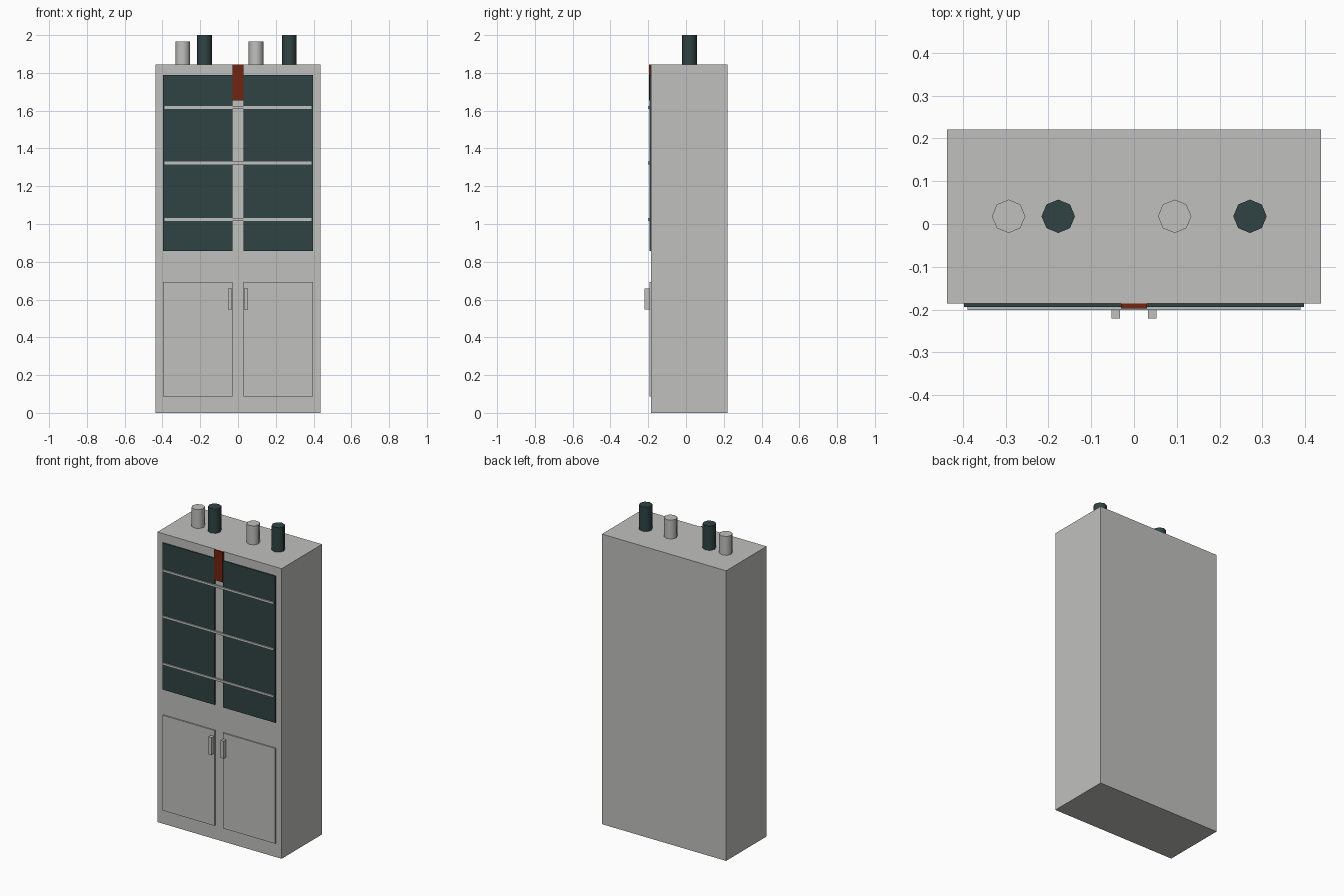
import bpy
import math

if "Cube" in bpy.data.objects:
    bpy.data.objects.remove(bpy.data.objects["Cube"])


def material(name, rgb):
    m = bpy.data.materials.new(name)
    m.diffuse_color = (*rgb, 1.0)
    m.use_nodes = True
    m.node_tree.nodes["Principled BSDF"].inputs["Base Color"].default_value = m.diffuse_color
    return m


grey = material("pale_grey", (0.53, 0.53, 0.52))
dark = material("dark_teal", (0.03, 0.057, 0.057))
red = material("rust_red", (0.17, 0.018, 0.005))


def box(name, x, y, z, mat):
    """Box from (min, max) ranges on each axis."""
    bpy.ops.mesh.primitive_cube_add(size=1, location=[(a + b) / 2 for a, b in (x, y, z)])
    ob = bpy.context.object
    ob.name = name
    ob.scale = [b - a for a, b in (x, y, z)]
    bpy.ops.object.transform_apply(location=False, rotation=False, scale=True)
    ob.data.materials.append(mat)
    return ob


def jar(name, x, top, mat):
    """Eight-sided container standing on the cabinet."""
    bpy.ops.mesh.primitive_cylinder_add(vertices=8, radius=0.039, depth=top - TOP,
                                        location=(x, 0.018, (top + TOP) / 2))
    ob = bpy.context.object
    ob.name = name
    ob.data.materials.append(mat)
    bpy.ops.object.shade_smooth_by_angle(angle=math.radians(60))


TOP = 1.845
FRONT = -0.186

# Cabinet body
box("cabinet_body", (-0.437, 0.437), (FRONT, 0.221), (0, TOP), grey)

# Glass panes, lower doors and handles on both sides
for side, s in (("left", -1), ("right", 1)):
    def span(a, b):
        return tuple(sorted((s * a, s * b)))
    box(side + "_glass_pane", span(0.029, 0.397), (FRONT - 0.008, FRONT), (0.857, 1.789), dark)
    box(side + "_door", span(0.029, 0.397), (FRONT - 0.008, FRONT), (0.088, 0.694), grey)
    box(side + "_handle", span(0.033, 0.053), (-0.221, FRONT - 0.008), (0.547, 0.658), grey)

# Shelf edge rails across the panes
for i, z in enumerate((1.024, 1.323, 1.617)):
    box(f"shelf_rail_{i + 1}", (-0.389, 0.389), (-0.201, FRONT - 0.004), (z - 0.007, z + 0.007), grey)

# Hanging ribbon
box("hanging_ribbon", (-0.03, 0.03), (-0.197, FRONT), (1.653, TOP), red)

# Jars on top: short grey and tall dark
jar("short_jar_1", -0.293, 1.965, grey)
jar("tall_jar_1", -0.177, 2.0, dark)
jar("short_jar_2", 0.095, 1.965, grey)
jar("tall_jar_2", 0.271, 2.0, dark)
